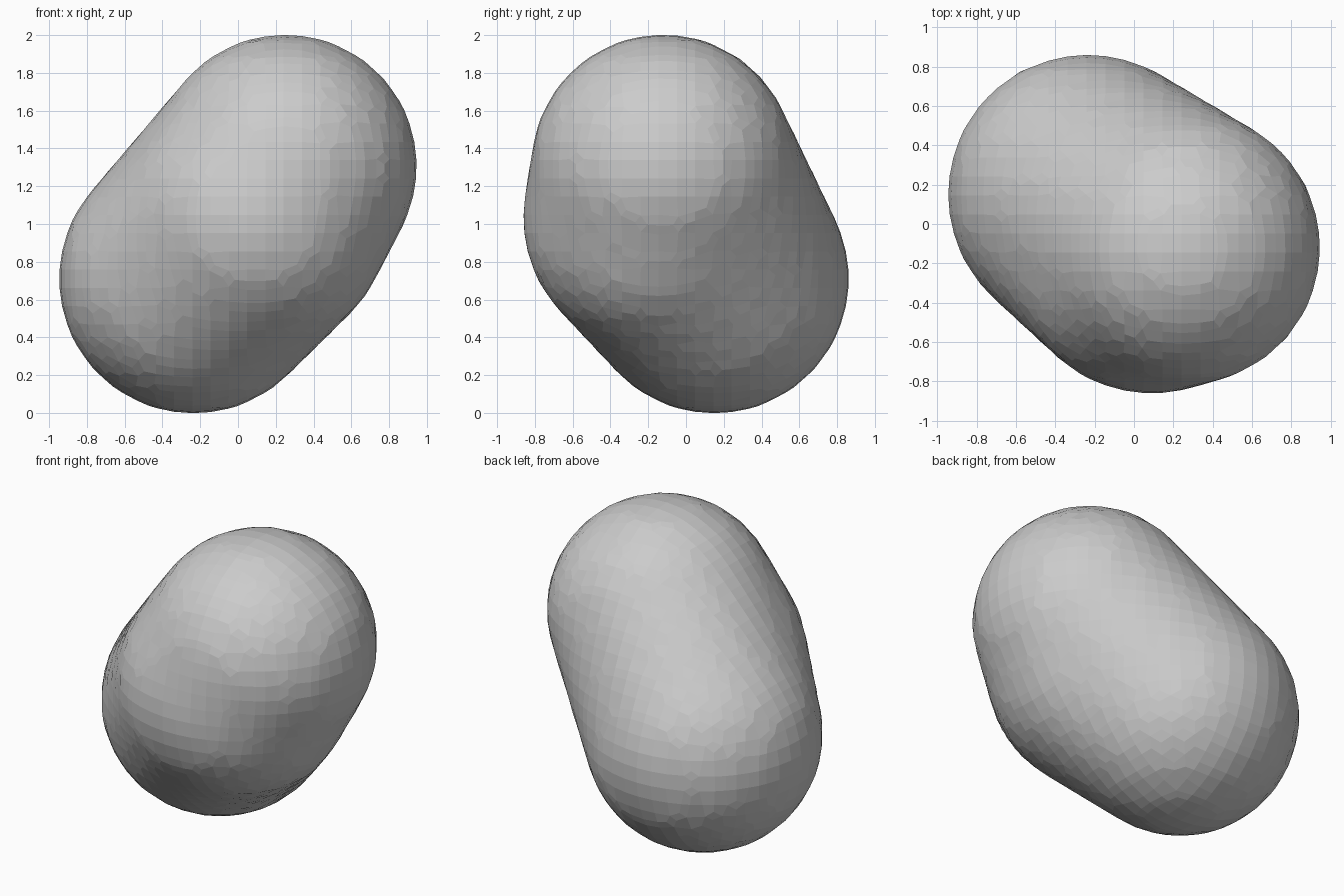
import bpy, bmesh
from mathutils import Matrix, Vector

if "Cube" in bpy.data.objects:
    bpy.data.objects.remove(bpy.data.objects["Cube"])

# Guide balls: upper lobe, lower lobe and front bulge
BALLS = [
    ((0.25, -0.12, 1.305), 0.70),
    ((-0.235, 0.15, 0.71), 0.715),
    ((0.09, -0.15, 1.03), 0.715),
]

bm = bmesh.new()
for centre, r in BALLS:
    bmesh.ops.create_icosphere(bm, subdivisions=5, radius=r,
                               matrix=Matrix.Translation(Vector(centre)))

# Stretch one skin around the balls
hull = bmesh.ops.convex_hull(bm, input=bm.verts[:], use_existing_faces=False)
skin = {e for e in hull["geom"] if isinstance(e, bmesh.types.BMFace)}
bmesh.ops.delete(bm, geom=[f for f in bm.faces if f not in skin], context='FACES')
bmesh.ops.recalc_face_normals(bm, faces=bm.faces[:])
mesh = bpy.data.meshes.new("blob")
bm.to_mesh(mesh)
bm.free()
blob = bpy.data.objects.new("blob", mesh)
bpy.context.collection.objects.link(blob)

# Terraced, faceted surface on a coarse grid
remesh = blob.modifiers.new("facets", 'REMESH')
remesh.mode = 'SMOOTH'
remesh.octree_depth = 5
remesh.scale = 0.65
remesh.use_remove_disconnected = False
